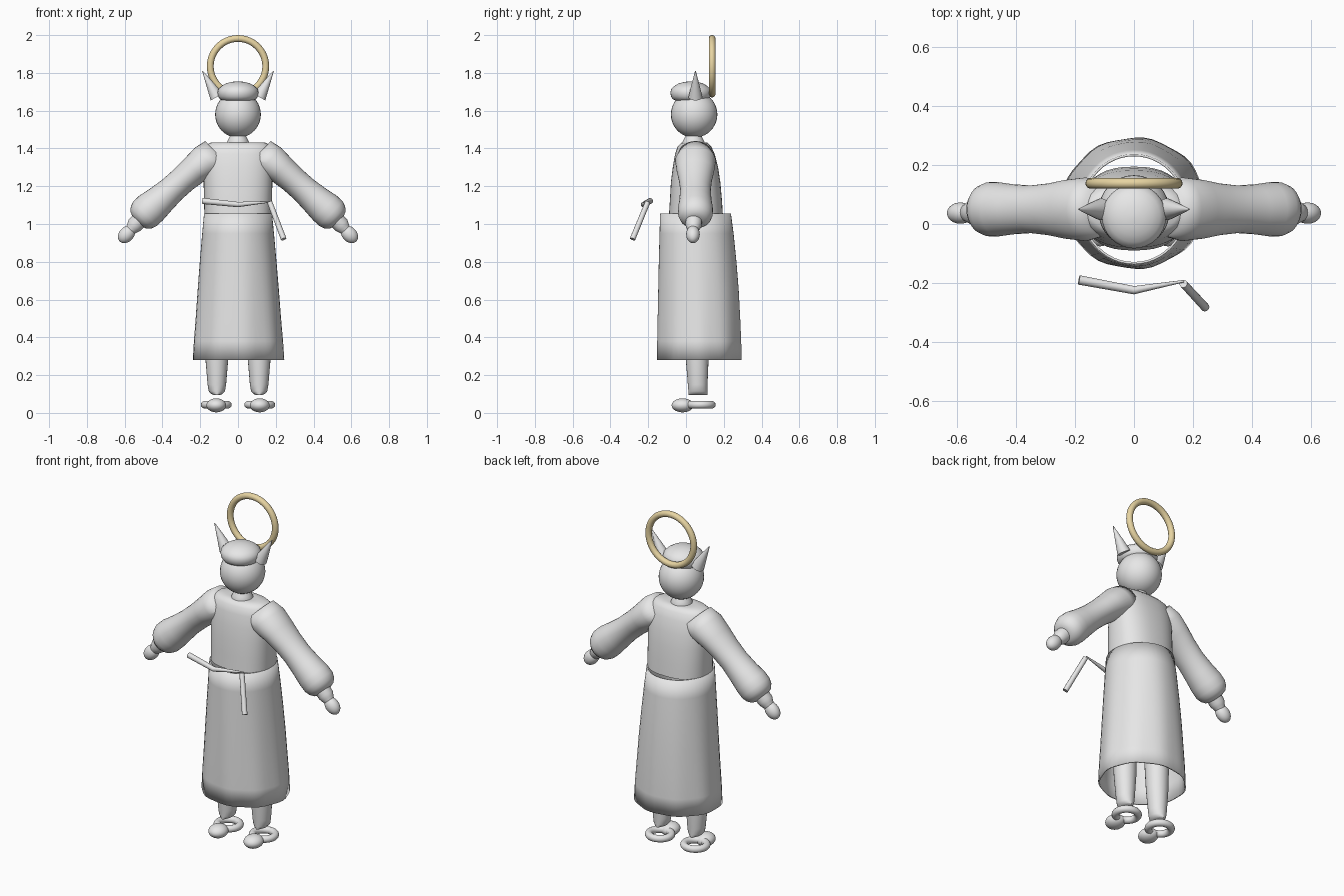
import bpy, bmesh, math
from mathutils import Vector

if "Cube" in bpy.data.objects:
    bpy.data.objects.remove(bpy.data.objects["Cube"])


def material(name, rgb):
    m = bpy.data.materials.new(name)
    m.diffuse_color = (*rgb, 1)
    m.use_nodes = True
    m.node_tree.nodes["Principled BSDF"].inputs["Base Color"].default_value = m.diffuse_color
    return m


GREY = material("light_grey", (0.8, 0.8, 0.8))
GOLD = material("pale_gold", (0.8, 0.66, 0.36))


def finish(name, bm, mat=GREY, angle=50):
    bmesh.ops.recalc_face_normals(bm, faces=bm.faces)
    me = bpy.data.meshes.new(name)
    bm.to_mesh(me)
    bm.free()
    ob = bpy.data.objects.new(name, me)
    bpy.context.collection.objects.link(ob)
    me.materials.append(mat)
    bpy.ops.object.select_all(action='DESELECT')
    ob.select_set(True)
    bpy.context.view_layer.objects.active = ob
    if angle:
        bpy.ops.object.shade_smooth_by_angle(angle=math.radians(angle))
    else:
        bpy.ops.object.shade_smooth()
    return ob


def loft(name, rings, n=32, power=2.0, caps=True, wave=0.0, angle=50):
    """Skin through rings of (centre, half axis u, half axis v)."""
    bm = bmesh.new()
    loops = []
    for k, (c, u, v) in enumerate(rings):
        loop = []
        for i in range(n):
            a = 2 * math.pi * i / n
            ca, sa = math.cos(a), math.sin(a)
            f = 1 + wave * k / len(rings) * math.cos(9 * a)
            pu = math.copysign(abs(ca) ** (2 / power), ca) * f
            pv = math.copysign(abs(sa) ** (2 / power), sa) * f
            loop.append(bm.verts.new(Vector(c) + Vector(u) * pu + Vector(v) * pv))
        loops.append(loop)
    for a, b in zip(loops, loops[1:]):
        for i in range(n):
            j = (i + 1) % n
            bm.faces.new((a[i], a[j], b[j], b[i]))
    if caps:
        bm.faces.new(loops[0])
        bm.faces.new(loops[-1])
    return finish(name, bm, angle=angle)


def upright(rows, x=0.0):
    """Horizontal rings from rows of (z, half width, y front, y back)."""
    return [((x, (f + b) / 2, z), (w, 0, 0), (0, (b - f) / 2, 0)) for z, w, f, b in rows]


def tube(name, points, n=12):
    """Tapered straight-jointed tube through (point, radius)."""
    rings = []
    for i, (p, r) in enumerate(points):
        d = Vector(points[min(i + 1, len(points) - 1)][0]) - Vector(points[max(i - 1, 0)][0])
        u = d.cross(Vector((0, 1, 0.02))).normalized()
        v = d.cross(u).normalized()
        rings.append((p, u * r, v * r))
    return loft(name, rings, n)


def ball(name, centre, radii, tilt=0.0):
    bm = bmesh.new()
    bmesh.ops.create_uvsphere(bm, u_segments=32, v_segments=20, radius=1)
    ob = finish(name, bm)
    ob.scale, ob.location = radii, centre
    ob.rotation_euler = (0, tilt, 0)
    return ob


def ring(name, centre, major, minor, mat=GREY, rot=(0, 0, 0), scale=(1, 1, 1)):
    bpy.ops.mesh.primitive_torus_add(location=centre, rotation=rot, major_radius=major,
                                     minor_radius=minor, major_segments=48, minor_segments=14)
    ob = bpy.context.object
    ob.name, ob.scale = name, scale
    ob.data.materials.append(mat)
    bpy.ops.object.shade_smooth()
    return ob


# head, cap and halo
ball("head", (0, 0.043, 1.58), (0.121, 0.123, 0.123))
cap = [(1.655, .085), (1.66, .095), (1.675, .105), (1.695, .109), (1.715, .104),
       (1.73, .088), (1.744, .065), (1.752, .035), (1.755, .008)]
loft("cap", upright([(z, r, 0.026 - r, 0.026 + r) for z, r in cap]))
ring("halo", (0, 0.138, 1.835), 0.147, 0.018, GOLD, (math.pi / 2, 0, 0))

# neck and upper robe
loft("neck", upright([(1.38, .06, -.02, .10), (1.43, .06, -.02, .10),
                      (1.45, .05, -.01, .09), (1.48, .035, .005, .075)]))
loft("robe_top", upright([(1.05, .178, -.09, .195), (1.13, .18, -.085, .19),
                          (1.22, .182, -.08, .182), (1.3, .184, -.07, .17),
                          (1.37, .182, -.058, .152), (1.41, .172, -.045, .134),
                          (1.43, .15, -.025, .115), (1.432, .08, .0, .09)]),
     n=40, power=2.4, angle=70)

# skirt as a thin open shell, smooth over its rim
skirt = loft("skirt", upright([(1.055, .18, -.137, .238), (.95, .19, -.14, .252),
                               (.8, .203, -.144, .267), (.65, .215, -.147, .279),
                               (.5, .226, -.15, .287), (.38, .236, -.152, .292),
                               (.28, .242, -.152, .293)]),
             n=48, caps=False, wave=0.015, angle=0)
shell = skirt.modifiers.new("thickness", 'SOLIDIFY')
shell.thickness = 0.008

for side, s in (("left", -1), ("right", 1)):
    # horn
    tube(side + "_horn", [((s * .112, .05, 1.672), .037), ((s * .15, .05, 1.742), .02),
                          ((s * .188, .05, 1.81), .002)], 20)

    # sleeve: rings square to the arm, puffed near the cuff
    rows = [(.106, 1.368, .098, .09), (.165, 1.335, .094, .108), (.232, 1.285, .079, .1),
            (.29, 1.235, .073, .088), (.35, 1.182, .073, .081), (.41, 1.128, .081, .085),
            (.46, 1.085, .09, .092), (.492, 1.055, .09, .092), (.512, 1.035, .08, .083),
            (.527, 1.02, .062, .064), (.532, 1.013, .04, .04)]
    loft(side + "_sleeve", [((s * x, .05, z), (s * .69 * a, 0, .724 * a), (0, b, 0))
                            for x, z, a, b in rows], angle=80)

    # wrist and hand
    tube(side + "_wrist", [((s * .51, .042, 1.033), .043), ((s * .547, .04, .994), .043),
                           ((s * .558, .039, .98), .036), ((s * .575, .038, .962), .026)], 20)
    ball(side + "_hand", (s * .59, .037, .945), (.039, .036, .052), s * -0.75)

    # leg with rounded lower end
    leg = [(.095, .015, .05), (.1, .03, .05), (.115, .043, .05), (.15, .049, .052),
           (.28, .06, .06), (.5, .068, .068), (.9, .075, .075)]
    loft(side + "_leg", [((s * .112, .063 - .01 * min(1, (z - .09) * 2), z), (w, 0, 0), (0, d, 0))
                         for z, w, d in leg], 24, angle=70)

    # slipper: open heel loop with a rounded toe
    ring(side + "_shoe_loop", (s * .115, .077, .043), .06, .02, scale=(1.02, 1, 1))
    ball(side + "_shoe_toe", (s * .115, -.018, .04), (.052, .058, .037))

# sash band and hanging tail, standing off the front
tube("sash_band", [((-.187, -.19, 1.122), .016), ((0, -.225, 1.103), .014),
                   ((.17, -.194, 1.118), .004)])
tube("sash_tail", [((.168, -.203, 1.115), .014), ((.242, -.283, .92), .015)])
